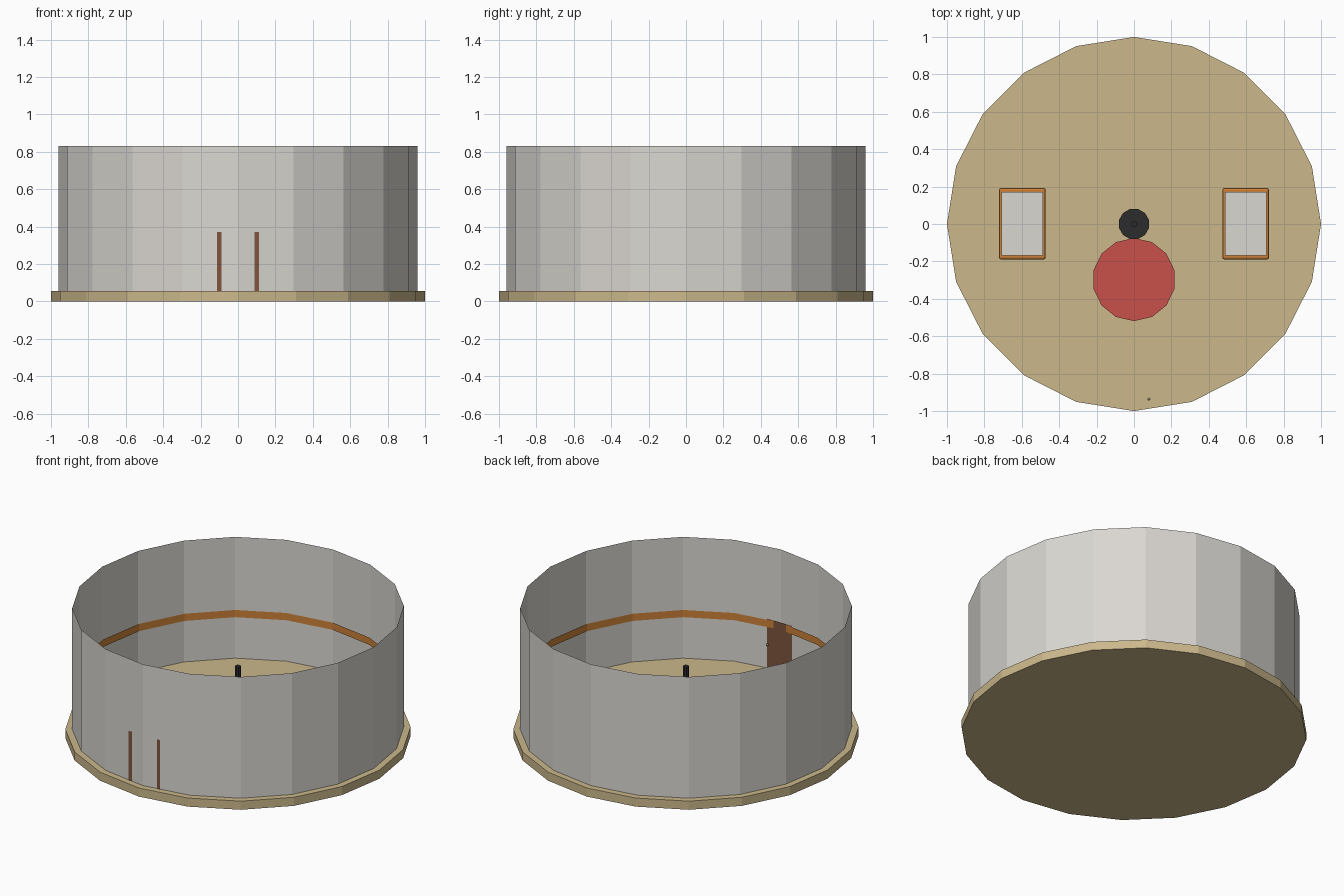
import bpy, bmesh, math
from mathutils import Matrix

if "Cube" in bpy.data.objects:
    bpy.data.objects.remove(bpy.data.objects["Cube"])


def material(name, rgb):
    m = bpy.data.materials.new(name)
    m.diffuse_color = (*rgb, 1)
    m.use_nodes = True
    m.node_tree.nodes["Principled BSDF"].inputs["Base Color"].default_value = m.diffuse_color
    return m


SAND = material("sand", (0.60, 0.48, 0.26))
FELT = material("felt", (0.70, 0.68, 0.64))
ORANGE = material("orange", (0.60, 0.22, 0.04))
BROWN = material("brown", (0.21, 0.09, 0.045))
BLACK = material("black", (0.025, 0.025, 0.025))
RED = material("red", (0.58, 0.08, 0.07))


def finish(name, bm, mat):
    me = bpy.data.meshes.new(name)
    bm.to_mesh(me)
    bm.free()
    me.materials.append(mat)
    ob = bpy.data.objects.new(name, me)
    bpy.context.collection.objects.link(ob)
    return ob


def prism(name, sides, r, z0, z1, mat, xy=(0, 0), turn=0, caps=True):
    bm = bmesh.new()
    place = Matrix.Translation((*xy, (z0 + z1) / 2)) @ Matrix.Rotation(math.radians(turn), 4, 'Z')
    bmesh.ops.create_cone(bm, cap_ends=caps, segments=sides, radius1=r, radius2=r,
                          depth=z1 - z0, matrix=place)
    return finish(name, bm, mat)


def box(name, x0, x1, y0, y1, z0, z1, mat, bevel=0):
    bm = bmesh.new()
    size = Matrix.Diagonal((x1 - x0, y1 - y0, z1 - z0, 1))
    mid = Matrix.Translation(((x0 + x1) / 2, (y0 + y1) / 2, (z0 + z1) / 2))
    bmesh.ops.create_cube(bm, size=1, matrix=mid @ size)
    ob = finish(name, bm, mat)
    if bevel:
        mod = ob.modifiers.new("bevel", 'BEVEL')
        mod.width = bevel
        mod.segments = 2
    return ob


FLOOR = 0.055

# Round floor, open felt wall and the inner band
prism("floor", 20, 1.0, 0, FLOOR, SAND)
prism("wall", 20, 0.96, 0.05, 0.83, FELT, caps=False)
prism("wall_band", 20, 0.953, 0.32, 0.366, ORANGE, caps=False)

# Flat door panel set through the wall, with an inside knob
bm = bmesh.new()
bm.faces.new([bm.verts.new((x, -0.946, z)) for x, z in
              ((-0.112, FLOOR), (0.112, FLOOR), (0.112, 0.37), (-0.112, 0.37))])
finish("door", bm, BROWN)
bm = bmesh.new()
bmesh.ops.create_uvsphere(bm, u_segments=8, v_segments=6, radius=0.008,
                          matrix=Matrix.Translation((0.08, -0.936, 0.21)))
finish("door_knob", bm, SAND)

# Central stove and its pipe
prism("stove", 12, 0.083, FLOOR, 0.2, BLACK, turn=15)
prism("stove_pipe", 8, 0.017, 0.2, 0.453, BLACK)

# Round rug in front of the stove
prism("rug", 14, 0.222, FLOOR, 0.065, RED, xy=(0, -0.297))

# A bed on either side
for side, cx in (("left", -0.597), ("right", 0.597)):
    box(side + "_bed_frame", cx - 0.125, cx + 0.125, -0.19, 0.193, FLOOR, 0.14, ORANGE, 0.012)
    box(side + "_mattress", cx - 0.111, cx + 0.111, -0.168, 0.172, 0.12, 0.155, FELT)
